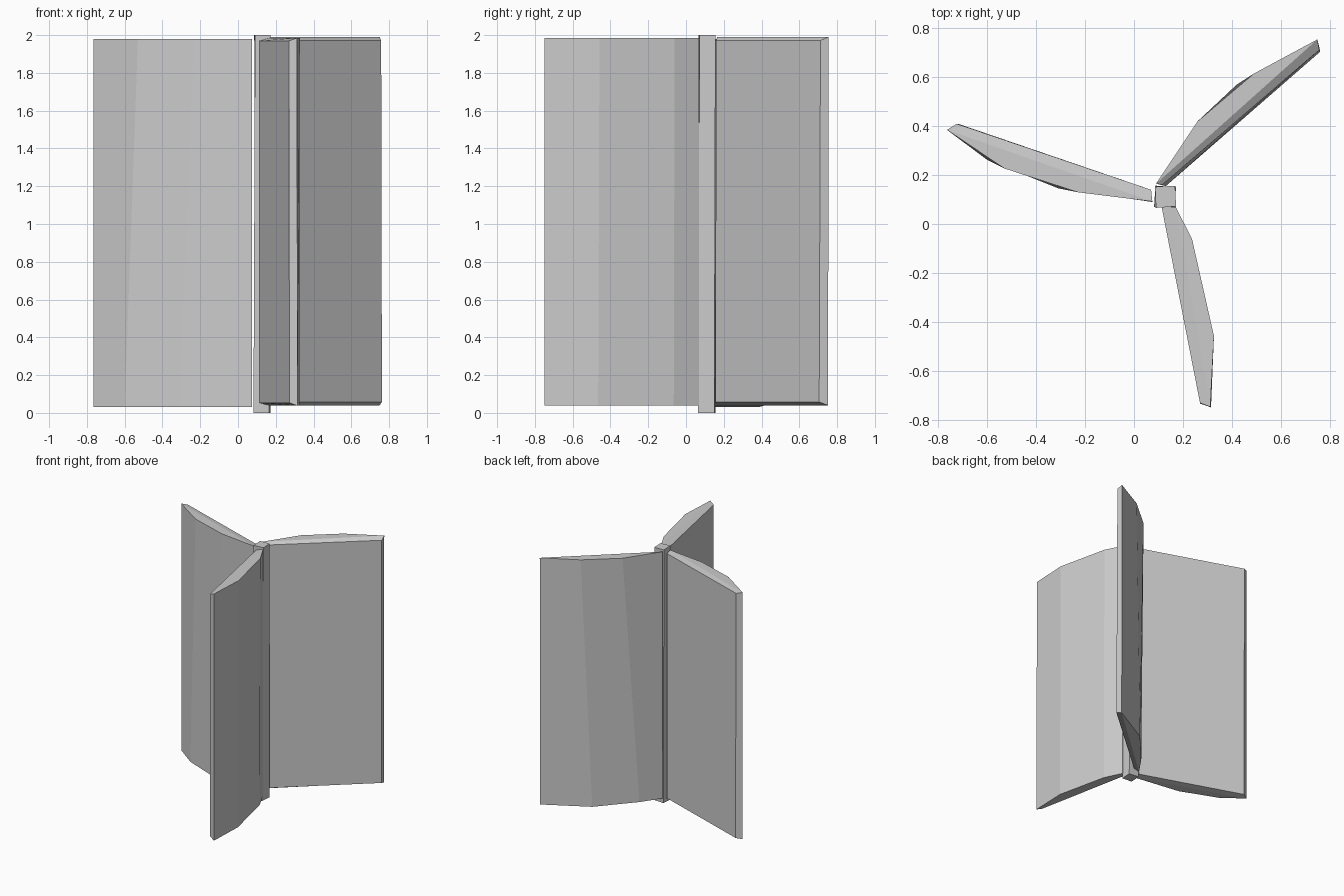
import bpy
import bmesh

old = bpy.data.objects.get("Cube")
if old:
    bpy.data.objects.remove(old, do_unlink=True)

# One light grey for the whole rotor
grey = bpy.data.materials.new("light grey")
grey.use_nodes = True
colour = (0.6, 0.6, 0.6, 1)
grey.diffuse_color = colour
grey.node_tree.nodes["Principled BSDF"].inputs["Base Color"].default_value = colour


def loft(name, bottom, top, split_caps=False):
    """Join two outlines into a solid; the first two points of a blade are its flat side."""
    bm = bmesh.new()
    low = [bm.verts.new(p) for p in bottom]
    high = [bm.verts.new(p) for p in top]
    n = len(low)
    for i in range(n):
        j = (i + 1) % n
        bm.faces.new((low[i], low[j], high[j], high[i]))
    for ring in (low, high):
        if split_caps:
            # Sloping strip beside the flat side, then the level cap
            bm.faces.new((ring[0], ring[1], ring[2], ring[-1]))
            bm.faces.new(ring[2:])
        else:
            bm.faces.new(ring)
    bmesh.ops.recalc_face_normals(bm, faces=bm.faces)
    mesh = bpy.data.meshes.new(name)
    bm.to_mesh(mesh)
    bm.free()
    mesh.materials.append(grey)
    obj = bpy.data.objects.new(name, mesh)
    bpy.context.collection.objects.link(obj)
    return obj


def blade(name, flat_low, flat_high, curve_low, curve_high, z_low, z_high, slope):
    bottom = [(x, y, z_low + slope) for x, y in flat_low]
    bottom += [(x, y, z_low) for x, y in curve_low]
    top = [(x, y, z_high - slope) for x, y in flat_high]
    top += [(x, y, z_high) for x, y in curve_high]
    return loft(name, bottom, top, True)


# Centre post, slightly twisted along its height
loft("centre_post",
     [(0.082, 0.07, 0), (0.165, 0.064, 0), (0.172, 0.15, 0), (0.088, 0.157, 0)],
     [(0.09, 0.066, 2), (0.172, 0.072, 2), (0.168, 0.156, 2), (0.086, 0.152, 2)])

# Three blades with a flat side and a faceted curved side
blade("right_blade",
      [(0.07, 0.14), (-0.72, 0.41)], [(0.07, 0.14), (-0.725, 0.41)],
      [(-0.765, 0.385), (-0.60, 0.262), (-0.31, 0.146), (0.075, 0.09)],
      [(-0.765, 0.385), (-0.53, 0.227), (-0.23, 0.13), (0.075, 0.092)],
      0.03, 1.98, 0.008)

blade("rear_left_blade",
      [(0.13, 0.155), (0.762, 0.705)], [(0.115, 0.16), (0.758, 0.712)],
      [(0.75, 0.752), (0.42, 0.57), (0.19, 0.31), (0.09, 0.165)],
      [(0.75, 0.755), (0.49, 0.615), (0.26, 0.42), (0.09, 0.165)],
      0.04, 1.99, 0.018)

blade("front_blade",
      [(0.113, 0.07), (0.272, -0.735)], [(0.113, 0.07), (0.27, -0.732)],
      [(0.315, -0.75), (0.325, -0.465), (0.235, -0.065), (0.17, 0.07)],
      [(0.312, -0.748), (0.327, -0.458), (0.237, -0.06), (0.17, 0.07)],
      0.038, 1.985, 0.015)
